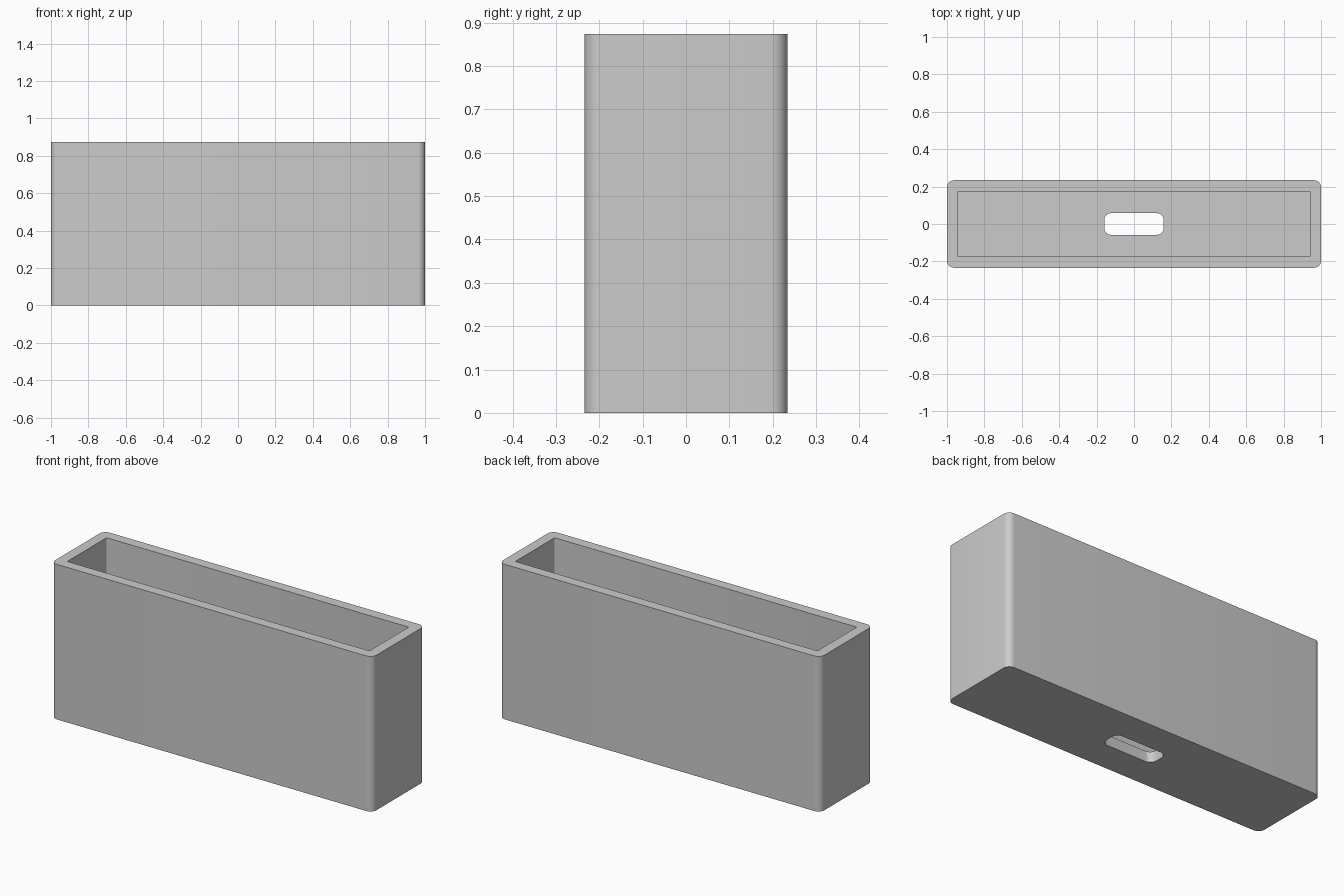
import bpy
import bmesh
from math import cos, sin, pi, radians

old = bpy.data.objects.get("Cube")
if old:
    bpy.data.objects.remove(old, do_unlink=True)

grey = bpy.data.materials.new("light grey")
grey.use_nodes = True
colour = (0.6, 0.6, 0.6, 1)
grey.diffuse_color = colour
grey.node_tree.nodes["Principled BSDF"].inputs["Base Color"].default_value = colour

HEIGHT, WALL = 0.873, 0.059
HALF_X, HALF_Y = 1.0, 0.234


def rounded_block(name, hx, hy, radius, z0, z1, steps=8):
    """Upright block with rounded vertical edges."""
    bm = bmesh.new()
    ring = []
    for q, (sx, sy) in enumerate([(1, 1), (-1, 1), (-1, -1), (1, -1)]):
        for i in range(steps + 1):
            a = (q + i / steps) * pi / 2
            x = sx * (hx - radius) + radius * cos(a)
            y = sy * (hy - radius) + radius * sin(a)
            ring.append(bm.verts.new((x, y, z0)))
    base = bm.faces.new(ring)
    top = bmesh.ops.extrude_face_region(bm, geom=[base])["geom"]
    verts = [v for v in top if isinstance(v, bmesh.types.BMVert)]
    bmesh.ops.translate(bm, verts=verts, vec=(0, 0, z1 - z0))
    bmesh.ops.recalc_face_normals(bm, faces=bm.faces)
    mesh = bpy.data.meshes.new(name)
    bm.to_mesh(mesh)
    bm.free()
    mesh.materials.append(grey)
    obj = bpy.data.objects.new(name, mesh)
    bpy.context.collection.objects.link(obj)
    return obj


# Outer shell, then the cavity and the floor slot cut from it
box = rounded_block("open_box", HALF_X, HALF_Y, 0.038, 0, HEIGHT)
cavity = rounded_block("cavity_cutter", HALF_X - WALL, HALF_Y - WALL, 0.005,
                       WALL, HEIGHT + 0.1, steps=3)
slot = rounded_block("slot_cutter", 0.159, 0.058, 0.038, -0.1, WALL + 0.1)

bpy.context.view_layer.objects.active = box
box.select_set(True)
for cutter in (cavity, slot):
    mod = box.modifiers.new(cutter.name, "BOOLEAN")
    mod.operation = "DIFFERENCE"
    mod.solver = "EXACT"
    mod.object = cutter
    bpy.ops.object.modifier_apply(modifier=mod.name)
    bpy.data.objects.remove(cutter, do_unlink=True)

bpy.ops.object.shade_smooth_by_angle(angle=radians(35))
